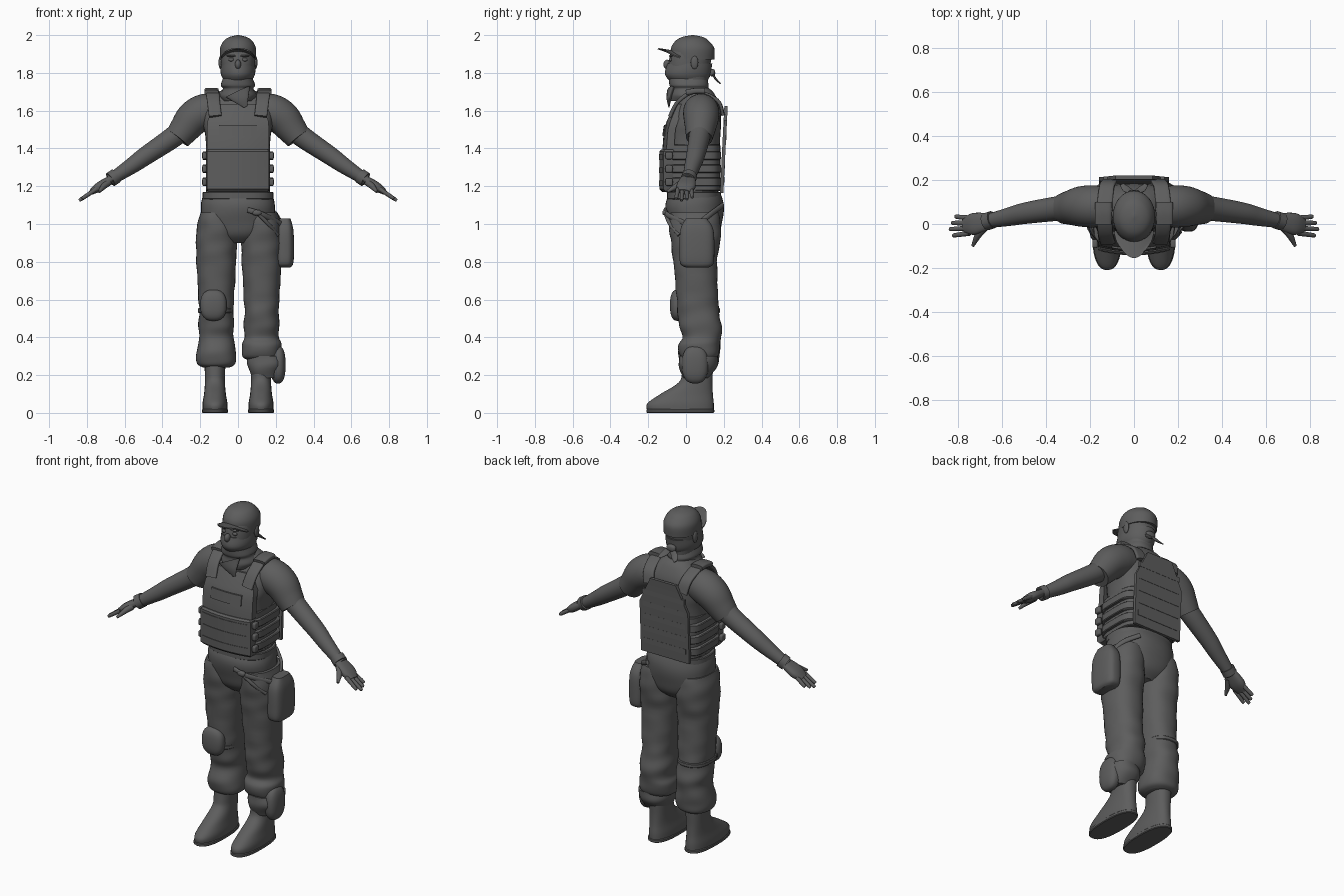
import bpy, bmesh, math
from mathutils import Vector

cube = bpy.data.objects.get("Cube")
if cube:
    bpy.data.objects.remove(cube)

dark_grey = bpy.data.materials.new("dark_grey")
dark_grey.use_nodes = True
dark_grey.diffuse_color = (.11, .11, .11, 1)
shader = dark_grey.node_tree.nodes["Principled BSDF"]
shader.inputs["Base Color"].default_value = dark_grey.diffuse_color
parts = []
segments = 36
sides = (("left", 1), ("right", -1))


def skin(name, rings):
    """Bridge closed rings of points into a capped solid."""
    bm = bmesh.new()
    loops = [[bm.verts.new(point) for point in ring] for ring in rings]
    count = len(loops[0])
    for lower, upper in zip(loops, loops[1:]):
        for i in range(count):
            j = (i + 1) % count
            bm.faces.new((lower[i], lower[j], upper[j], upper[i]))
    bm.faces.new(loops[0])
    bm.faces.new(loops[-1])
    bmesh.ops.recalc_face_normals(bm, faces=bm.faces)
    mesh = bpy.data.meshes.new(name)
    bm.to_mesh(mesh)
    bm.free()
    mesh.materials.append(dark_grey)
    part = bpy.data.objects.new(name, mesh)
    bpy.context.collection.objects.link(part)
    parts.append(part)


def smooth_rows(rows, steps):
    """Catmull-Rom interpolation between rows of numbers."""
    rows = [Vector(row) for row in rows]
    padded = [rows[0]] + rows + [rows[-1]]
    result = []
    for before, start, end, after in zip(padded, padded[1:], padded[2:], padded[3:]):
        leaving, arriving = (end - before) / 2, (after - start) / 2
        for k in range(steps):
            t = k / steps
            ease = t * t * (3 - 2 * t)
            result.append(start.lerp(end, ease) + leaving * t * (1 - t) ** 2
                          - arriving * t * t * (1 - t))
    return result + [rows[-1]]


def oval(power):
    """Unit superellipse, round at two and boxier above."""
    for i in range(segments):
        angle = math.tau * i / segments
        c, s = math.cos(angle), math.sin(angle)
        yield (angle, math.copysign(abs(c) ** (2 / power), c),
               math.copysign(abs(s) ** (2 / power), s))


def stack(name, rows, x=0, power=2.3, steps=5, fold=0):
    """Upright body; rows hold height, half width, front and back."""
    rings = []
    for z, width, front, back in smooth_rows(rows, steps):
        middle, depth = (front + back) / 2, (back - front) / 2
        ring = []
        for angle, c, s in oval(power):
            crease = 1 + fold * (math.sin(3 * angle + 38 * z) + math.sin(2 * angle - 61 * z))
            ring.append((x + c * crease * width, middle + s * crease * depth, z))
        rings.append(ring)
    skin(name, rings)


def band(name, z, height, width, front, back, x=0, power=2.5):
    """Flat hoop with slightly chamfered rims."""
    edge = .004
    rows = [(z, width - edge, front + edge, back - edge), (z + edge, width, front, back),
            (z + height - edge, width, front, back),
            (z + height, width - edge, front + edge, back - edge)]
    stack(name, rows, x=x, power=power, steps=1)


def tube(name, rows, side=(0, 1, 0), flat=1, power=2, steps=5):
    """Limb or strap along a path; rows hold a point and a radius along side."""
    rows = smooth_rows(rows, steps)
    centres = [row.xyz for row in rows]
    last = len(rows) - 1
    rings = []
    for i, row in enumerate(rows):
        along = (centres[min(i + 1, last)] - centres[max(i - 1, 0)]).normalized()
        wide = Vector(side)
        wide = (wide - along * wide.dot(along)).normalized()
        thin = along.cross(wide) * flat
        rings.append([row.xyz + (wide * c + thin * s) * row.w for _, c, s in oval(power)])
    skin(name, rings)


def pair(name, rows, **options):
    """The same tube on both sides."""
    for word, sign in sides:
        tube(word + "_" + name, [(x * sign, y, z, r) for x, y, z, r in rows], **options)


def sheet(name, rows, thick, bow=.02, columns=8):
    """Curved plate; rows hold height, half width and front. Bow sets the sides back."""
    rings = []
    for z, width, y in rows:
        across = [width * (2 * i / columns - 1) for i in range(columns + 1)]
        front = [(x, y + bow * (x / .16) ** 2, z) for x in across]
        rings.append(front + [(x, depth + thick, z) for x, depth, z in reversed(front)])
    skin(name, rings)


def blob(name, centre, half, power=2.5):
    """Rounded cushion."""
    x, y, z = centre
    a, b, c = half
    rows = []
    for i in range(13):
        angle = math.pi * (i / 12 - .5)
        rise = math.copysign(abs(math.sin(angle)) ** (2 / power), angle)
        size = max(math.cos(angle), .02) ** (2 / power)
        rows.append((z + c * rise, a * size, y - b * size, y + b * size))
    stack(name, rows, x=x, power=power, steps=1)


# Head, face covering and scarf
stack("head", [(1.69, .06, -.03, .11), (1.8, .085, -.09, .12), (1.91, .09, -.08, .14),
               (1.95, .07, -.05, .12)])
stack("face_mask", [(1.74, .06, -.07, .1), (1.79, .09, -.11, .13), (1.85, .09, -.1, .14)],
      power=2, fold=.006)
blob("nose", (0, -.1, 1.845), (.016, .02, .025), power=2)
for word, sign in sides:
    blob(word + "_ear", (sign * .093, .045, 1.855), (.01, .02, .035), power=2)
    blob(word + "_eye", (sign * .035, -.08, 1.87), (.015, .01, .01), power=2)
    blob(word + "_eyebrow", (sign * .035, -.08, 1.89), (.025, .01, .006), power=2)
stack("neck_scarf", [(1.65, .08, -.08, .12), (1.68, .1, -.08, .13), (1.715, .08, -.08, .12),
                     (1.735, .09, -.09, .12), (1.77, .08, -.09, .11)], fold=.012)
tube("scarf_point", [(0, -.08, 1.7, .07), (.02, -.09, 1.66, .04), (.04, -.09, 1.62, .01)],
     side=(1, 0, 0), flat=.3)
blob("scarf_knot", (0, .14, 1.8), (.03, .015, .02))
pair("scarf_tail", [(0, .14, 1.8, .01), (.03, .155, 1.77, .02), (.055, .18, 1.745, .01)],
     side=(1, 0, 0), flat=.3)

# Cap with a curved peak
stack("cap_crown", [(1.87, .095, -.08, .15), (1.93, .095, -.08, .15), (1.97, .075, -.055, .12),
                    (1.99, .045, -.02, .09), (2, .003, .03, .04)], power=2)
peak = []
for i in range(7):
    reach = i / 6
    width = .09 * math.sqrt(1 - reach * reach / 2)
    arch = []
    for k in range(-6, 7):
        t = k / 6
        arch.append((width * t, -.03 - .125 * reach * (1 - .4 * t * t),
                     1.913 + .02 * reach - .03 * (width * t / .09) ** 2))
    peak.append(arch + [(x, y, z - .007) for x, y, z in reversed(arch)])
skin("cap_peak", peak)

# Shirt and arms
stack("shirt_torso", [(1.13, .17, -.08, .17), (1.43, .17, -.1, .18), (1.53, .185, -.09, .185),
                      (1.62, .18, -.05, .18), (1.69, .11, -.02, .15), (1.72, .07, 0, .12)],
      power=2.6)
pair("sleeve", [(.09, .08, 1.6, .08), (.17, .08, 1.595, .095), (.235, .08, 1.56, .093),
                (.285, .075, 1.5, .08), (.32, .07, 1.455, .07)])
pair("arm", [(.27, .075, 1.52, .06), (.35, .07, 1.455, .056), (.49, .05, 1.36, .049),
             (.56, .035, 1.31, .043), (.68, .01, 1.23, .03)])

# Gloves and fingers
pair("glove_cuff", [(.645, .02, 1.255, .04), (.675, .01, 1.235, .04)])
pair("palm", [(.655, .015, 1.25, .035), (.73, 0, 1.2, .05), (.775, -.01, 1.17, .03)],
     flat=.5, power=2.5)
knuckle = Vector((.75, 0, 1.185))
pointing = Vector((1, 0, -.67))
for i, length in enumerate((.075, .09, .08, .065)):
    spread = .023 * i - .042
    finger = []
    for t, radius in ((0, .012), (.5, .011), (.96, .009), (1, .003)):
        x, y, z = knuckle + pointing * length * t
        finger.append((x, spread * (1 + t / 4), z, radius))
    pair("finger", finger)
pair("thumb", [(.685, -.02, 1.22, .018), (.71, -.05, 1.2, .016), (.735, -.1, 1.17, .007)],
     side=(1, 0, 0))

# Armour vest: plates, webbing and side straps
band("vest_liner", 1.175, .245, .17, -.11, .182, power=4)
sheet("front_pouch_panel", [(1.17, .155, -.125), (1.185, .165, -.14), (1.385, .165, -.14),
                            (1.395, .155, -.13)], .05)
sheet("chest_plate", [(1.395, .165, -.125), (1.5, .165, -.117), (1.55, .16, -.1),
                      (1.635, .12, -.055)], .04)
sheet("chest_patch_panel", [(1.465, .1, -.126), (1.525, .1, -.117)], .015)
sheet("back_plate", [(1.165, .16, .18), (1.47, .16, .195), (1.625, .085, .203)], .018, bow=0)
for i in range(5):
    low, face = 1.22 + .075 * i, .188 + .0035 * i
    sheet("back_webbing", [(low, .14, face), (low + .03, .14, face)], .015, bow=0)
for i in range(3):
    low = 1.2 + .07 * i
    sheet("front_webbing", [(low, .15, -.143), (low + .03, .15, -.143)], .02)
    band("side_strap", low, .045, .188, -.1, .185, power=4.5)
    for word, sign in sides:
        blob(word + "_strap_buckle", (sign * .178, -.09, low + .022), (.012, .02, .02), power=4)

# Shoulder straps and pads
pair("shoulder_strap", [(.12, -.085, 1.57, .034), (.13, -.04, 1.65, .034), (.135, .05, 1.7, .036),
                        (.125, .165, 1.655, .034), (.11, .195, 1.58, .034)],
     side=(1, 0, 0), flat=.3, power=4)
pair("shoulder_pad", [(.14, 0, 1.695, .038), (.14, .05, 1.705, .038), (.14, .1, 1.705, .038)],
     side=(1, 0, 0), flat=.4, power=4)

# Trousers, gathered at the hems
stack("trouser_seat", [(.9, .09, -.03, .13), (.94, .15, -.07, .17), (1, .19, -.09, .19),
                       (1.1, .195, -.11, .2), (1.17, .18, -.08, .18)], fold=.004)
band("waistband", 1.13, .04, .188, -.1, .185)
for word, sign in sides:
    hem = .28 + .02 * sign
    stack(word + "_trouser_leg",
          [(hem - .02, .07, 0, .14), (hem, .1, -.03, .17), (hem + .06, .105, -.04, .18),
           (.4, .09, -.02, .185), (.46, .095, -.035, .19), (.53, .09, -.045, .175),
           (.62, .095, -.05, .17), (.8, .105, -.067, .165), (.9, .108, -.08, .18),
           (1, .1, -.09, .185), (1.06, .085, -.08, .17)],
          x=sign * (.115 + .01 * (sign + 1)) if sign < 0 else .125, fold=.013)

# Knee pads: one in place, one slipped down the shin
blob("right_knee_pad", (-.13, -.045, .57), (.07, .04, .083))
band("right_knee_strap", .53, .025, .092, -.055, .18, x=-.12)
blob("left_knee_pad", (.212, .048, .255), (.04, .07, .1))
stack("left_knee_pad_lining", [(.185, .07, -.015, .12), (.25, .095, -.04, .165),
                               (.3, .09, -.035, .17)], x=.145, fold=.02)

# Boots with flat soles
for word, sign in sides:
    stack(word + "_boot", [(.01, .066, -.205, .147), (.05, .066, -.205, .147), (.1, .058, -.135, .142),
                           (.16, .053, -.04, .14), (.22, .054, -.02, .142), (.36, .06, -.01, .146)],
          x=sign * .122)
    band(word + "_boot_sole", 0, .02, .069, -.21, .15, x=sign * .122)

# Hip pouch and its hanging straps
stack("hip_pouch", [(.77, .03, 0, .12), (.79, .045, -.03, .145), (.86, .05, -.035, .15),
                    (.97, .046, -.03, .145), (1.03, .03, 0, .11)], x=.247, power=3)
tube("pouch_front_strap", [(.05, -.11, 1.075, .014), (.13, -.1, 1.05, .014), (.23, 0, 1, .014)],
     side=(0, 0, 1), flat=.6)
tube("pouch_lower_strap", [(.1, -.11, 1.06, .01), (.16, -.085, 1, .01), (.21, -.035, .94, .01)],
     side=(0, 0, 1))
tube("pouch_back_strap", [(.22, .09, 1.02, .014), (.19, .14, 1.06, .014), (.12, .195, 1.1, .014)],
     side=(0, 0, 1), flat=.6)
blob("strap_knot", (.1, -.11, 1.06), (.025, .015, .015))

# Smooth shading with crisp plate edges
bpy.ops.object.select_all(action="DESELECT")
for part in parts:
    part.select_set(True)
bpy.context.view_layer.objects.active = parts[0]
bpy.ops.object.shade_smooth_by_angle(angle=math.radians(40))
